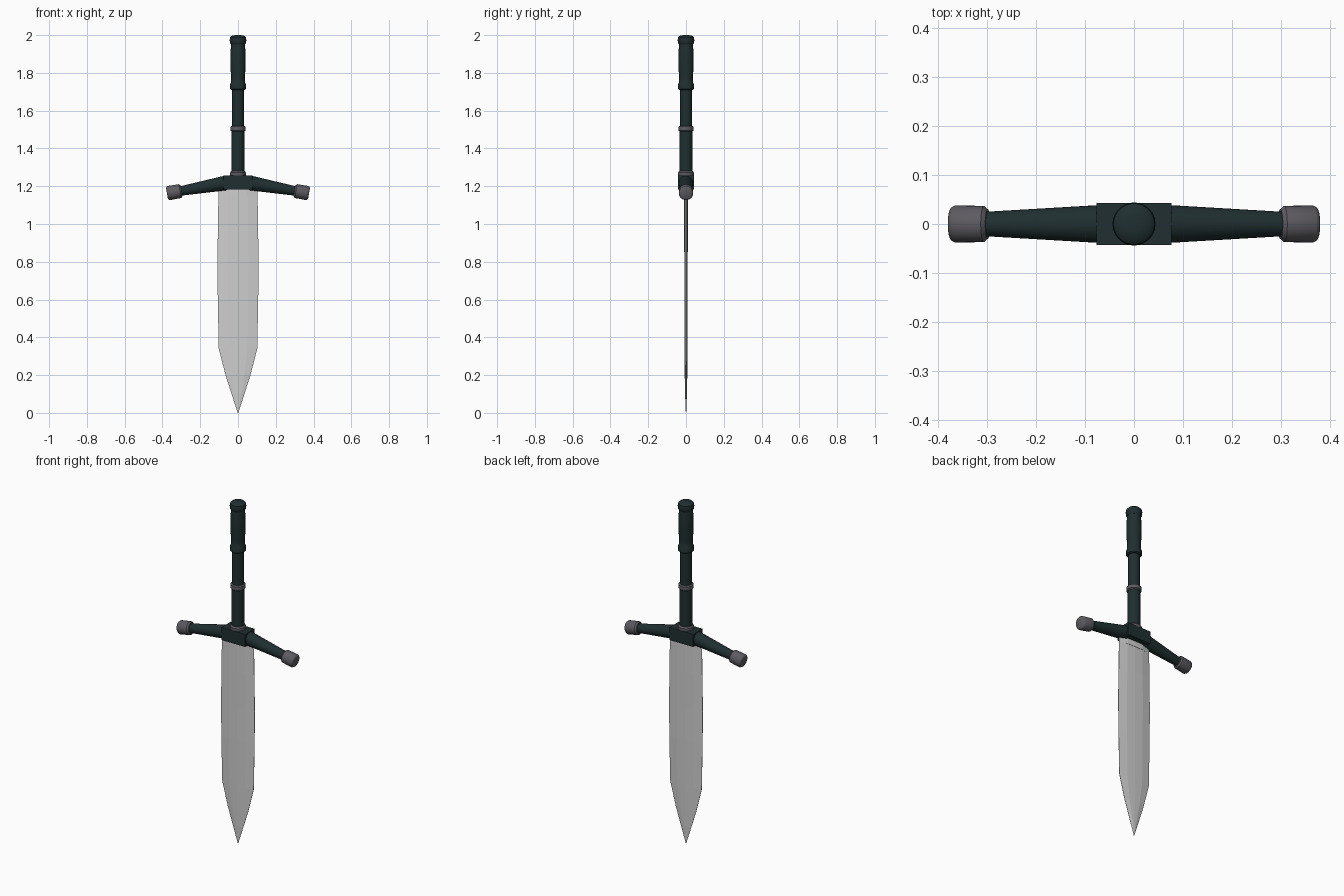
import bpy, bmesh, math
from mathutils import Matrix, Vector

cube = bpy.data.objects.get("Cube")
if cube:
    bpy.data.objects.remove(cube, do_unlink=True)


def material(name, r, g, b):
    m = bpy.data.materials.new(name)
    m.use_nodes = True
    m.diffuse_color = (r, g, b, 1)
    bsdf = m.node_tree.nodes["Principled BSDF"]
    bsdf.inputs["Base Color"].default_value = (r, g, b, 1)
    bsdf.inputs["Roughness"].default_value = 0.6
    return m


DARK = material("dark green leather", 0.014, 0.028, 0.029)
GREY = material("dull grey metal", 0.11, 0.105, 0.12)
STEEL = material("pale steel", 0.62, 0.62, 0.62)


def finish(name, bm, mat, smooth=True):
    bmesh.ops.recalc_face_normals(bm, faces=bm.faces)
    mesh = bpy.data.meshes.new(name)
    bm.to_mesh(mesh)
    bm.free()
    mesh.materials.append(mat)
    ob = bpy.data.objects.new(name, mesh)
    bpy.context.collection.objects.link(ob)
    if smooth:
        bpy.ops.object.select_all(action='DESELECT')
        ob.select_set(True)
        bpy.context.view_layer.objects.active = ob
        bpy.ops.object.shade_smooth_by_angle(angle=math.radians(35))
    return ob


def loft(bm, rings):
    """Skin a list of closed rings and cap both ends."""
    loops = [[bm.verts.new(p) for p in ring] for ring in rings]
    n = len(loops[0])
    for a, b in zip(loops, loops[1:]):
        for i in range(n):
            j = (i + 1) % n
            bm.faces.new((a[i], a[j], b[j], b[i]))
    bm.faces.new(loops[0])
    bm.faces.new(loops[-1])


def turned(name, profile, mat, matrix=Matrix(), sides=32):
    """Lathe a (radius, height) profile around local z."""
    bm = bmesh.new()
    turns = [2 * math.pi * i / sides for i in range(sides)]
    loft(bm, [[matrix @ Vector((r * math.cos(a), r * math.sin(a), h))
               for a in turns] for r, h in profile])
    return finish(name, bm, mat)


# Grip, swelling upper handle and rounded pommel
turned("lower_grip", [(.034, 1.26), (.034, 1.5)], DARK)
turned("upper_grip", [(.031, 1.5), (.031, 1.73)], DARK)
turned("handle_swell", [(.036, 1.71), (.042, 1.715), (.042, 1.74), (.037, 1.75),
                        (.036, 1.77), (.040, 1.83), (.041, 1.87), (.040, 1.91),
                        (.036, 1.96)], DARK)
turned("pommel", [(.037, 1.95), (.043, 1.96), (.044, 1.975), (.042, 1.988),
                  (.034, 1.996), (.015, 2.0)], DARK)
turned("grip_ring", [(.034, 1.49), (.040, 1.495), (.040, 1.515), (.034, 1.52)], GREY)
turned("grip_collar", [(.042, 1.25), (.042, 1.272), (.036, 1.28)], GREY)

# Guard block, with the underside a little narrower than the top
bm = bmesh.new()
loft(bm, [[(sx * .077, sy * .043, z) for sx, sy in ((-1, -1), (1, -1), (1, 1), (-1, 1))]
          for z in (1.183, 1.257)])
finish("guard_block", bm, DARK, smooth=False)

# Drooping guard arms with metal end caps
for side, label in ((1, "left"), (-1, "right")):
    start = Vector((side * .065, 0, 1.217))
    end = Vector((side * .376, 0, 1.162))
    axis = end - start
    length = axis.length
    frame = Matrix.Translation(start) @ axis.to_track_quat('Z', 'Y').to_matrix().to_4x4()
    turned(label + "_guard_arm", [(.039, 0), (.024, .26)], DARK, frame)
    turned(label + "_guard_cap",
           [(.030, length - .078), (.037, length - .07), (.038, length - .01),
            (.034, length - .003), (.028, length)], GREY, frame)

# Blade with a raised flat and bevelled edges, narrowing to the tip
bm = bmesh.new()
stations = [(1.2, .103, .010), (1.0, .106, .010), (.8, .109, .009), (.6, .107, .009),
            (.34, .102, .008), (.2, .066, .007), (.1, .034, .005), (.01, .002, .001)]
section = [(-1, .1), (-.5, .85), (0, 1), (.5, .85), (1, .1)]
outline = section + [(x, -y) for x, y in reversed(section)]
loft(bm, [[(x * w, y * t, z if z > .05 else 0) for x, y in outline]
          for z, w, t in stations])
finish("blade", bm, STEEL, smooth=False)

# Short sleeve where the blade enters the guard
bm = bmesh.new()
loft(bm, [[(x * .1, y * .012, z) for x, y in outline] for z in (1.15, 1.2)])
finish("blade_sleeve", bm, STEEL, smooth=False)
